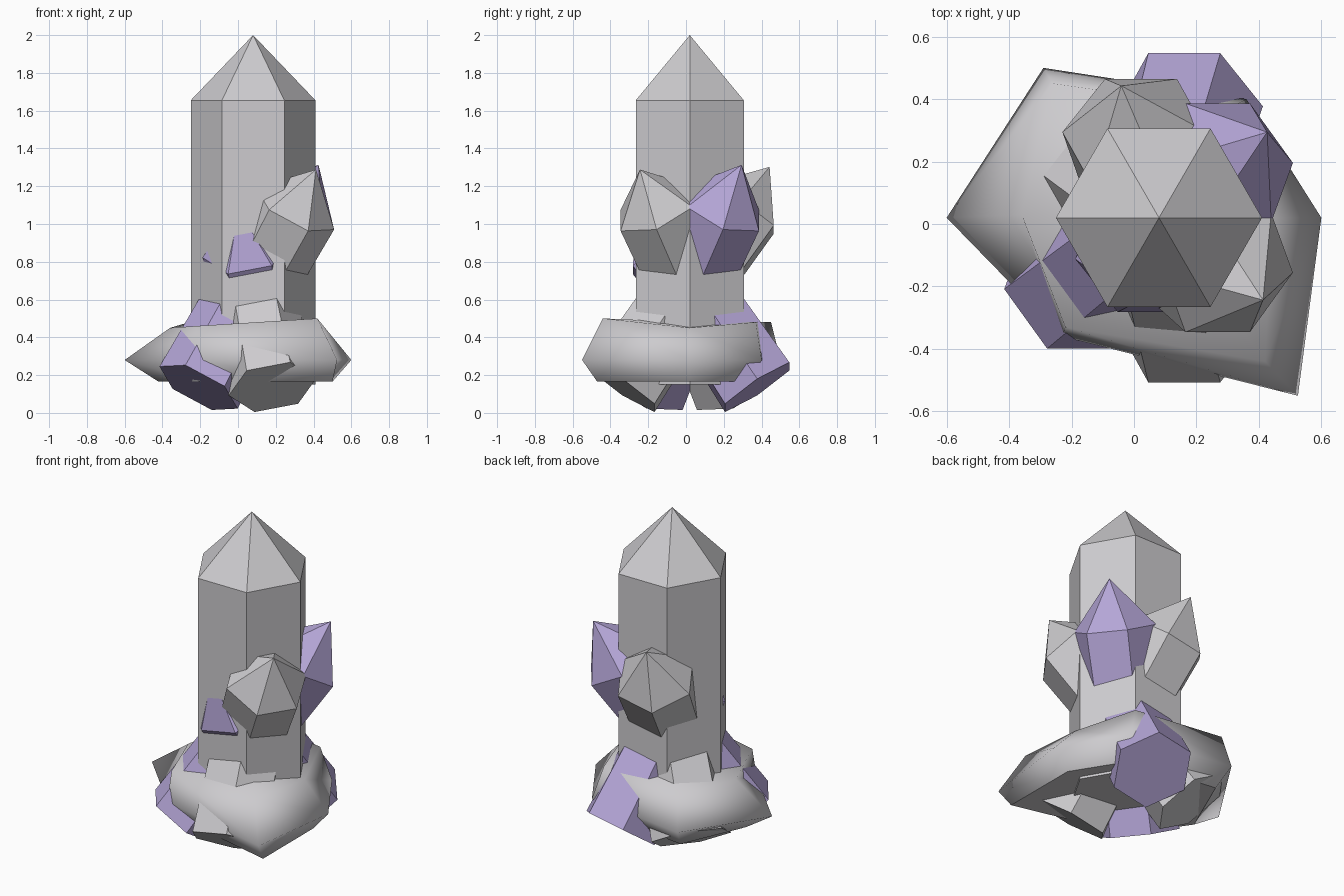
import bpy, bmesh
from math import cos, sin, pi, radians
from mathutils import Matrix, Euler

cube = bpy.data.objects.get("Cube")
if cube:
    bpy.data.objects.remove(cube, do_unlink=True)


def material(name, rgb):
    m = bpy.data.materials.new(name)
    m.use_nodes = True
    m.diffuse_color = (*rgb, 1)
    m.node_tree.nodes["Principled BSDF"].inputs["Base Color"].default_value = (*rgb, 1)
    return m


GREY = material("pale_grey", (0.61, 0.60, 0.62))
PURPLE = material("soft_purple", (0.46, 0.38, 0.68))


def finish(bm, name, mat):
    bmesh.ops.recalc_face_normals(bm, faces=bm.faces)
    mesh = bpy.data.meshes.new(name)
    bm.to_mesh(mesh)
    bm.free()
    mesh.materials.append(mat)
    obj = bpy.data.objects.new(name, mesh)
    bpy.context.collection.objects.link(obj)
    return obj


def bridge(bm, lower, upper):
    n = len(lower)
    return [bm.faces.new((lower[i], lower[(i + 1) % n], upper[(i + 1) % n], upper[i]))
            for i in range(n)]


# Six-sided crystal: (radius, height) rings, flat base and pointed tip
def crystal(name, mat, rings, tip, place):
    bm = bmesh.new()
    loops = [[bm.verts.new((r * cos(i * pi / 3), r * sin(i * pi / 3), h)) for i in range(6)]
             for r, h in rings]
    bm.faces.new(loops[0])
    for a, b in zip(loops, loops[1:]):
        bridge(bm, a, b)
    apex = bm.verts.new((0, 0, tip))
    for i in range(6):
        bm.faces.new((loops[-1][i], loops[-1][(i + 1) % 6], apex))
    bm.transform(place)
    return finish(bm, name, mat)


# Upright main crystal
CX, CY = 0.08, 0.02
crystal("main_crystal", GREY, [(0.33, 0.15), (0.33, 1.655)], 2.0,
        Matrix.Translation((CX, CY, 0)))

# Leaning crystals crossing inside the main one: name, colour, heading, shoulder, tip
leaning = [
    ("front_left_crystal", GREY, -36, 0.5, 0.75),
    ("back_left_crystal", PURPLE, 36, 0.5, 0.78),
    ("back_crystal", GREY, 108, 0.5, 0.77),
    ("short_front_crystal", PURPLE, 252, 0.24, 0.5),
]
LEAN = radians(35)
for name, mat, heading, shoulder, tip in leaning:
    h = radians(heading)
    turn = Euler((-LEAN * sin(h), LEAN * cos(h), 0)).to_matrix().to_4x4()
    crystal(name, mat, [(0.235, -0.65), (0.215, -0.05), (0.235, shoulder)], tip,
            Matrix.Translation((CX, CY, 0.67)) @ turn)

# Rounded irregular rock collar around the crystal bases
bottom = [(-0.42, 0.02), (-0.25, 0.41), (0.3, 0.34), (0.5, 0.02), (0.5, -0.47), (-0.2, -0.3)]
middle = [(-0.6, 0.02), (-0.29, 0.5), (0.36, 0.4), (0.6, 0.02), (0.525, -0.55), (-0.23, -0.36)]
top = [(-0.36, 0.03), (-0.26, 0.45), (0.3, 0.37), (0.44, 0.02), (0.42, -0.44), (-0.22, -0.33)]
top_z = [0.45, 0.48, 0.48, 0.45, 0.5, 0.46]
bm = bmesh.new()
low = [bm.verts.new((x, y, 0.165)) for x, y in bottom]
mid = [bm.verts.new((x, y, 0.28)) for x, y in middle]
high = [bm.verts.new((x, y, z)) for (x, y), z in zip(top, top_z)]
sides = bridge(bm, low, mid) + bridge(bm, mid, high)
centre = bm.verts.new((CX, CY, 0.48))
sides += [bm.faces.new((high[i], high[(i + 1) % 6], centre)) for i in range(6)]
base = bm.faces.new(low)
for face in sides:
    face.smooth = True
for edge in base.edges:
    edge.smooth = False
finish(bm, "rock_collar", GREY)
